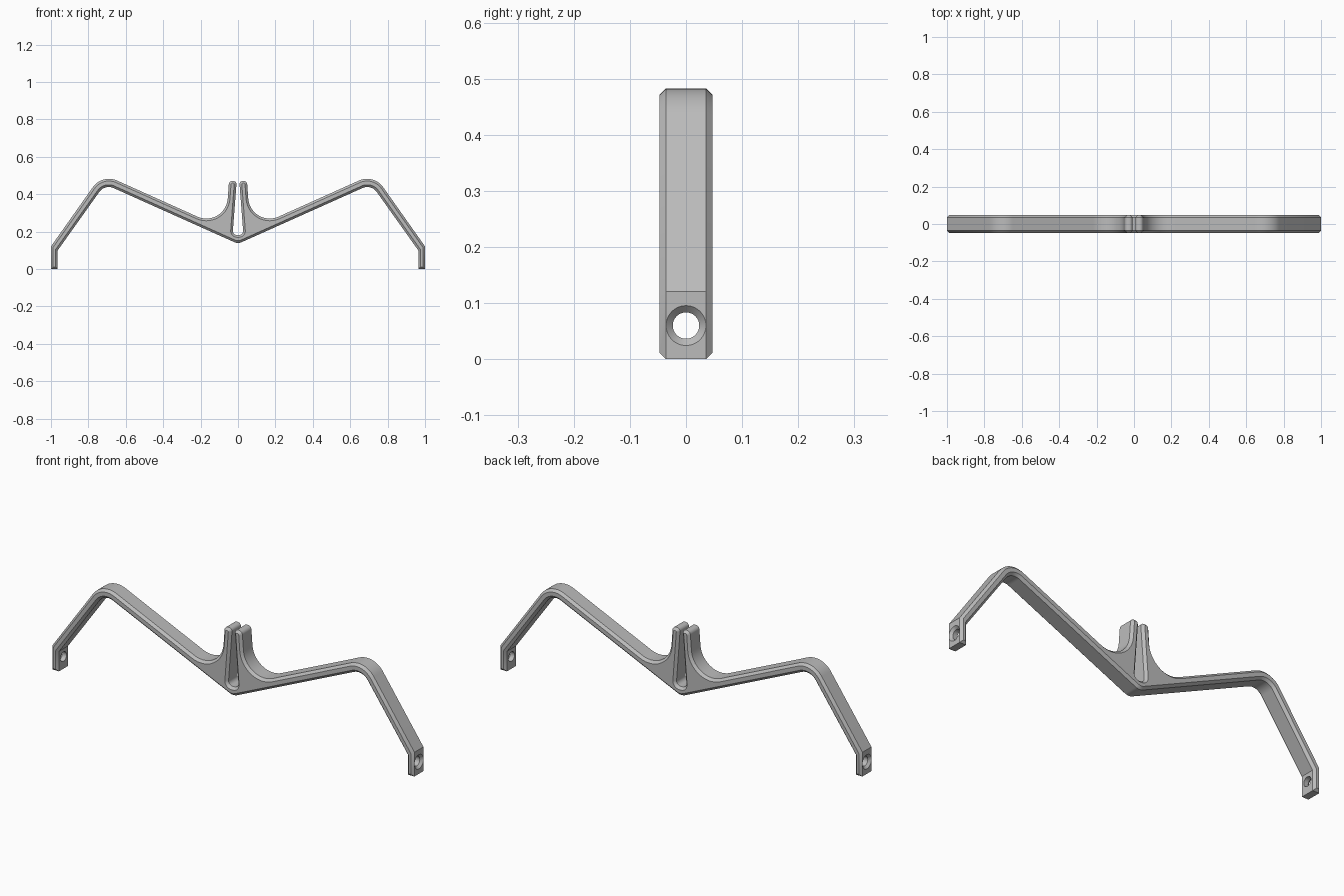
import bpy, bmesh, math
from mathutils import Vector

cube = bpy.data.objects.get("Cube")
if cube:
    bpy.data.objects.remove(cube, do_unlink=True)

HALF_WIDTH = 0.0475
CHAMFER = 0.012

grey = bpy.data.materials.new("grey_plastic")
grey.use_nodes = True
COLOUR = (0.5, 0.5, 0.5, 1)
grey.diffuse_color = COLOUR
grey.node_tree.nodes["Principled BSDF"].inputs["Base Color"].default_value = COLOUR


def fillet(corners, steps=14):
    """Round each (x, z, radius) corner of a closed polygon."""
    out = []
    n = len(corners)
    for i, (x, z, r) in enumerate(corners):
        p = Vector((x, z))
        if r == 0:
            out.append(p)
            continue
        a = (Vector(corners[i - 1][:2]) - p).normalized()
        b = (Vector(corners[(i + 1) % n][:2]) - p).normalized()
        half = a.angle(b) / 2
        centre = p + (a + b).normalized() * (r / math.sin(half))
        start = p + a * (r / math.tan(half)) - centre
        end = p + b * (r / math.tan(half)) - centre
        sweep = start.angle_signed(end)
        for k in range(steps + 1):
            t = -sweep * k / steps
            c, s = math.cos(t), math.sin(t)
            out.append(centre + Vector((start.x * c - start.y * s, start.x * s + start.y * c)))
    return out


def inset(points, d):
    """Mitred inward offset of a counter-clockwise outline."""
    out = []
    n = len(points)
    for i, p in enumerate(points):
        e1 = (p - points[i - 1]).normalized()
        e2 = (points[(i + 1) % n] - p).normalized()
        n1, n2 = Vector((-e1.y, e1.x)), Vector((-e2.y, e2.x))
        out.append(p + (n1 + n2) * (d / (1 + n1.dot(n2))))
    return out


# Left half of the outline, from the slot floor over the prong and arch to the foot
upper = [
    (0.029, 0.182, 0.022),   # slot floor
    (0.007, 0.471, 0.017),   # prong tip, inner
    (0.048, 0.471, 0.019),   # prong tip, outer
    (0.067, 0.213, 0.115),   # valley beside the prong
    (0.726, 0.509, 0.105),   # arch, outer
    (1.0, 0.121, 0),         # knee, outer
    (1.0, 0.0, 0),
    (0.964, 0.0, 0),
    (0.964, 0.1, 0),         # knee, inner
    (0.712, 0.454, 0.062),   # arch, inner
]
corners = upper + [(0.0, 0.135, 0.05)] + [(-x, z, r) for x, z, r in reversed(upper)]
outline = fillet(corners)[::-1]
face_outline = inset(outline, CHAMFER)

# Chamfered body: four rings joined by strips, closed by flat faces
bm = bmesh.new()
rings = []
for pts, y in ((face_outline, -HALF_WIDTH), (outline, CHAMFER - HALF_WIDTH),
               (outline, HALF_WIDTH - CHAMFER), (face_outline, HALF_WIDTH)):
    rings.append([bm.verts.new((p.x, y, p.y)) for p in pts])
n = len(outline)
for r1, r2 in zip(rings, rings[1:]):
    for i in range(n):
        j = (i + 1) % n
        bm.faces.new((r1[i], r1[j], r2[j], r2[i]))
bm.faces.new(rings[0])
bm.faces.new(rings[-1])
bmesh.ops.recalc_face_normals(bm, faces=bm.faces)
mesh = bpy.data.meshes.new("bracket_body")
bm.to_mesh(mesh)
bm.free()
body = bpy.data.objects.new("bracket_body", mesh)
bpy.context.collection.objects.link(body)
mesh.materials.append(grey)


def screw_cutter(side):
    """Countersunk screw hole through a foot, wide end outward."""
    profile = [(0.94, 0.0235), (0.988, 0.0235), (1.0, 0.0355), (1.02, 0.0555)]
    bm = bmesh.new()
    loops = []
    for x, r in profile:
        angles = [math.tau * k / 48 for k in range(48)]
        loops.append([bm.verts.new((side * x, r * math.cos(a), 0.06 + r * math.sin(a)))
                      for a in angles])
    for l1, l2 in zip(loops, loops[1:]):
        for i in range(48):
            j = (i + 1) % 48
            bm.faces.new((l1[i], l1[j], l2[j], l2[i]))
    bm.faces.new(loops[0])
    bm.faces.new(loops[-1])
    bmesh.ops.recalc_face_normals(bm, faces=bm.faces)
    me = bpy.data.meshes.new("screw_hole_cutter")
    bm.to_mesh(me)
    bm.free()
    me.materials.append(grey)
    ob = bpy.data.objects.new("screw_hole_cutter", me)
    bpy.context.collection.objects.link(ob)
    return ob


# Drill both feet, then drop the cutters
bpy.ops.object.select_all(action='DESELECT')
body.select_set(True)
bpy.context.view_layer.objects.active = body
for side in (-1, 1):
    cutter = screw_cutter(side)
    mod = body.modifiers.new("screw_hole", 'BOOLEAN')
    mod.operation = 'DIFFERENCE'
    mod.solver = 'EXACT'
    mod.object = cutter
    bpy.ops.object.modifier_apply(modifier=mod.name)
    bpy.data.objects.remove(cutter, do_unlink=True)

bpy.ops.object.shade_smooth_by_angle(angle=math.radians(25))
